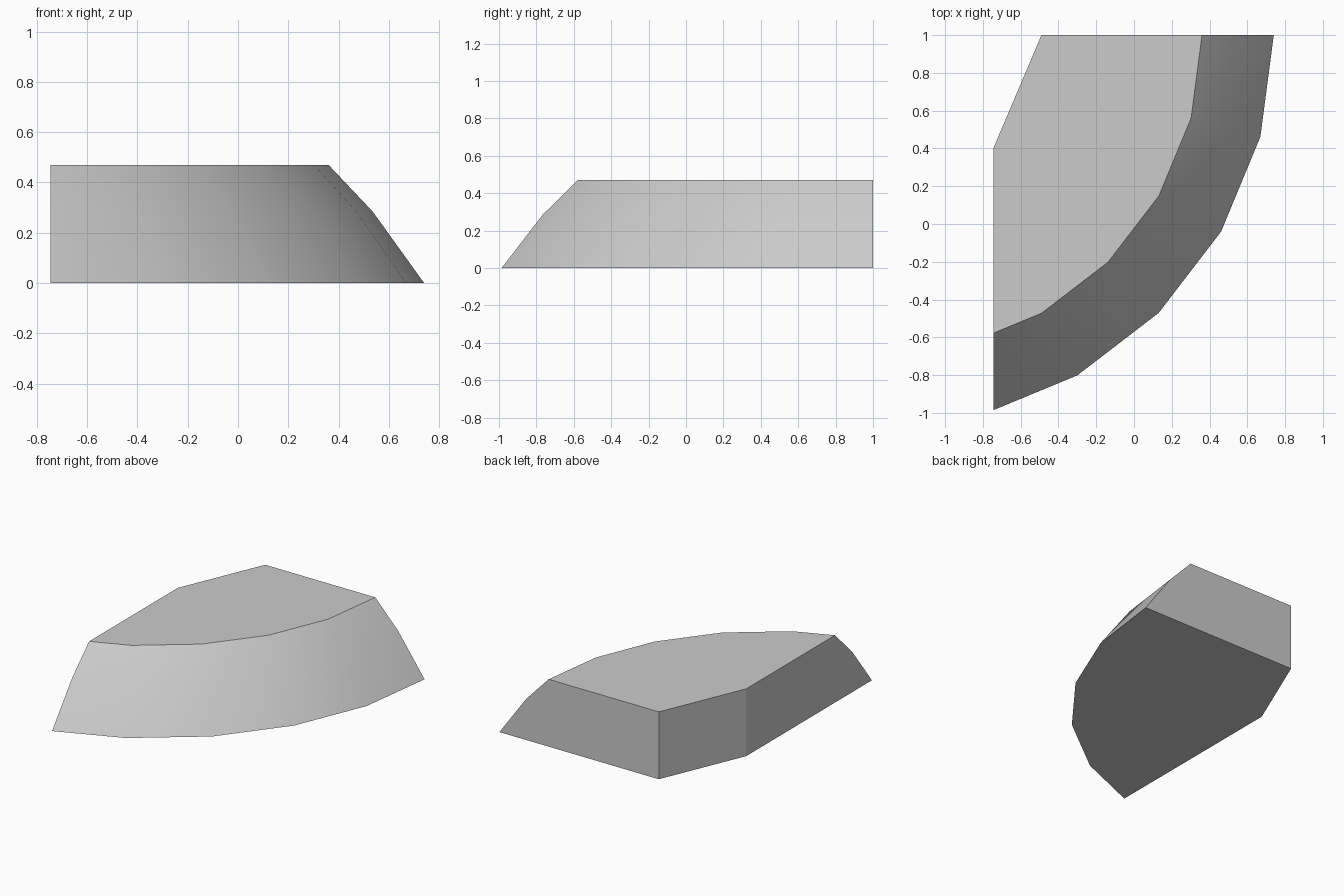
import bpy, bmesh
from math import sin, cos, radians

if "Cube" in bpy.data.objects:
    bpy.data.objects.remove(bpy.data.objects["Cube"])

CENTRE = (-1.34, 1.0)      # revolve axis of the curved outer wall
LEFT = -0.745              # flat left side
TOP = 0.47
PROFILE = [(2.08, 0.0), (1.875, 0.285), (1.70, TOP)]   # radius, height

bm = bmesh.new()

# curved outer wall: profile revolved in 15 degree steps
for step in range(6):
    a = radians(-15 * step)
    for r, z in PROFILE:
        bm.verts.new((CENTRE[0] + r * cos(a), CENTRE[1] + r * sin(a), z))

# vertical slanted inner corner
for x, y in [(-0.49, 1.0), (LEFT, 0.4)]:
    for z in (0.0, TOP):
        bm.verts.new((x, y, z))

# the block is convex, so wrap it, then slice off the left side
bmesh.ops.convex_hull(bm, input=bm.verts[:])
bmesh.ops.bisect_plane(bm, geom=bm.verts[:] + bm.edges[:] + bm.faces[:], dist=0.0001,
                       plane_co=(LEFT, 0, 0), plane_no=(1, 0, 0), clear_inner=True)
bmesh.ops.holes_fill(bm, edges=[e for e in bm.edges if e.is_boundary], sides=0)
bmesh.ops.dissolve_limit(bm, angle_limit=radians(1), verts=bm.verts[:], edges=bm.edges[:])
bmesh.ops.recalc_face_normals(bm, faces=bm.faces[:])

mesh = bpy.data.meshes.new("curved_block")
bm.to_mesh(mesh)
bm.free()
block = bpy.data.objects.new("curved_block", mesh)
bpy.context.collection.objects.link(block)

# smooth outer wall, sharp flat sides
bpy.context.view_layer.objects.active = block
block.select_set(True)
bpy.ops.object.shade_smooth_by_angle(angle=radians(20))
